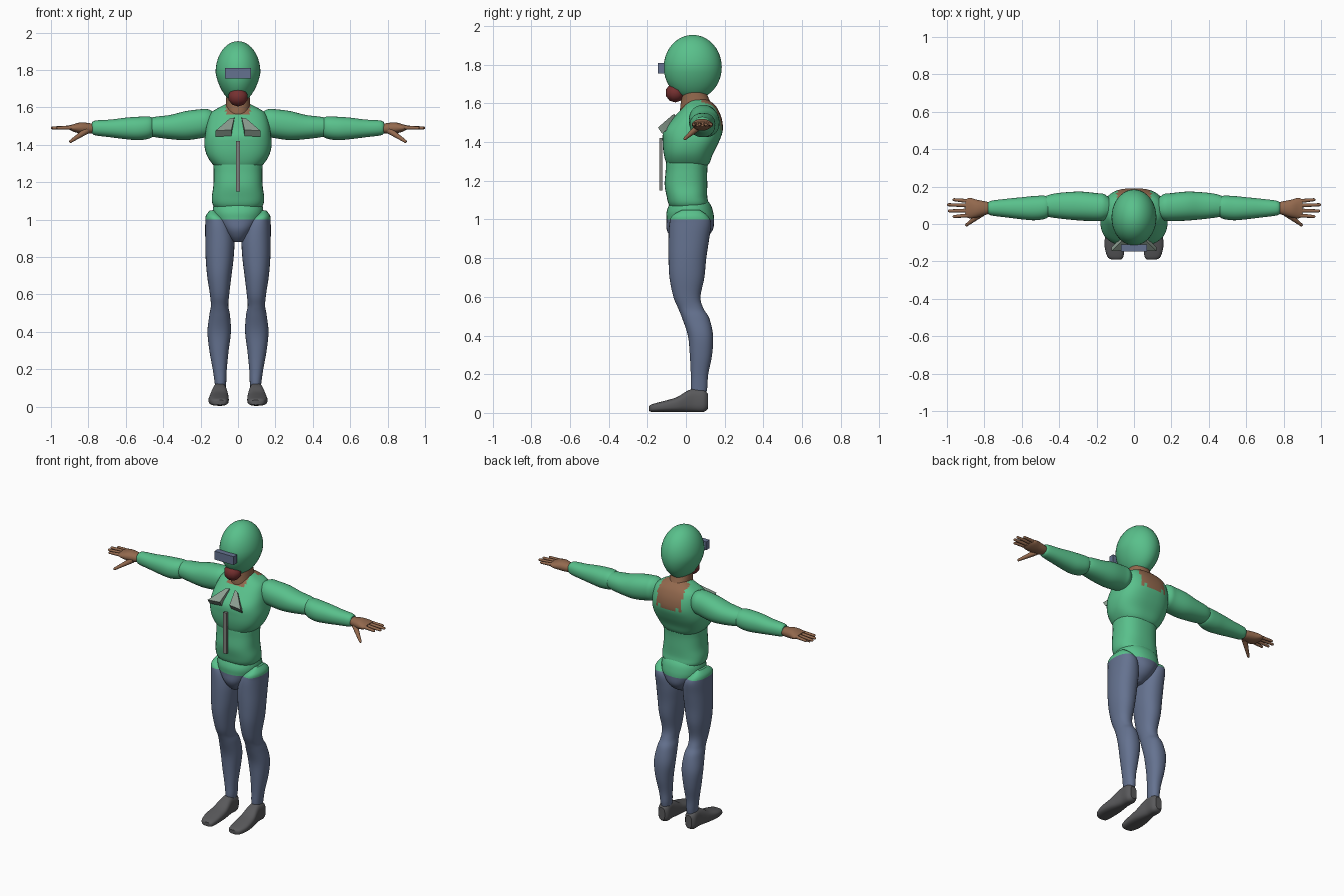
import bpy
import bmesh
import math
from mathutils import Vector, Matrix

if "Cube" in bpy.data.objects:
    bpy.data.objects.remove(bpy.data.objects["Cube"], do_unlink=True)


def material(name, r, g, b):
    mat = bpy.data.materials.new(name)
    mat.use_nodes = True
    mat.diffuse_color = (r, g, b, 1)
    for node in mat.node_tree.nodes:
        if node.type == "BSDF_PRINCIPLED":
            node.inputs["Base Color"].default_value = (r, g, b, 1)
            node.inputs["Roughness"].default_value = 0.7
    return mat


GREEN = material("suit_green", .1, .53, .26)
BLUE = material("slate_blue", .13, .17, .28)
SKIN = material("brown_skin", .29, .14, .075)
SHOE = material("shoe_grey", .1, .1, .105)
RED = material("mask_red", .18, .03, .03)
COLLAR = material("collar_grey_green", .26, .34, .28)
ZIP = material("zip_grey", .22, .23, .21)


def finish(name, bm, mats, rule=None, flip=False):
    """Turn a bmesh into a shaded object, colouring faces by an optional rule."""
    if flip:
        bmesh.ops.scale(bm, vec=(-1, 1, 1), verts=bm.verts)
    bmesh.ops.recalc_face_normals(bm, faces=bm.faces)
    for face in bm.faces:
        face.smooth = True
        if rule:
            face.material_index = int(rule(face.calc_center_median()))
    mesh = bpy.data.meshes.new(name)
    bm.to_mesh(mesh)
    bm.free()
    mesh.set_sharp_from_angle(angle=math.radians(40))
    for mat in mats:
        mesh.materials.append(mat)
    obj = bpy.data.objects.new(name, mesh)
    bpy.context.scene.collection.objects.link(obj)
    return obj


def smooth_rows(rows, steps):
    """Catmull-Rom interpolation through the section rows."""
    out = []
    for i in range(len(rows) - 1):
        quad = (rows[max(i - 1, 0)], rows[i], rows[i + 1], rows[min(i + 2, len(rows) - 1)])
        for k in range(steps):
            t = k / steps
            out.append([b + .5 * t * (c - a + t * (2 * a - 5 * b + 4 * c - d
                        + t * (3 * (b - c) + d - a))) for a, b, c, d in zip(*quad)])
    return out + [rows[-1]]


def loft(name, rows, axis, mats, rule=None, flip=False, power=2.2, sides=32, steps=5, cut=None):
    """Rounded sections along an axis; each row is position, low/high, low/high in cm."""
    bm = bmesh.new()
    rings = []
    for t, a0, a1, b0, b1 in smooth_rows(rows, steps):
        ring = []
        for k in range(sides):
            ang = math.tau * k / sides
            c, s = (math.copysign(abs(v) ** (2 / power), v) for v in (math.cos(ang), math.sin(ang)))
            a = (a0 + a1) / 2 + c * (a1 - a0) / 2
            b = (b0 + b1) / 2 + s * (b1 - b0) / 2
            co = {"x": (t, a, b), "y": (a, t, b), "z": (a, b, t)}[axis]
            ring.append(bm.verts.new(Vector(co) / 100))
        rings.append(ring)
    for low, high in zip(rings, rings[1:]):
        for k in range(sides):
            n = (k + 1) % sides
            bm.faces.new((low[k], low[n], high[n], high[k]))
    bm.faces.new(rings[0])
    bm.faces.new(rings[-1])
    if cut:
        geom = list(bm.verts) + list(bm.edges) + list(bm.faces)
        bmesh.ops.bisect_plane(bm, geom=geom, plane_co=(0, 0, cut), plane_no=(0, 0, 1))
    return finish(name, bm, mats, rule, flip)


def body(rows):
    """Expand symmetric rows of height, half width, front and back."""
    return [(z, -w, w, f, b) for z, w, f, b in rows]


def ball(name, centre, size, mat, segments=40, taper=0):
    bm = bmesh.new()
    bmesh.ops.create_uvsphere(bm, u_segments=segments, v_segments=segments // 2, radius=1)
    for v in bm.verts:
        shrink = 1 + taper * min(v.co.z, 0)
        v.co = Vector(centre) + Vector((v.co.x * size[0] * shrink, v.co.y * size[1], v.co.z * size[2]))
    return finish(name, bm, [mat])


def box(name, centre, size, mat):
    bm = bmesh.new()
    bmesh.ops.create_cube(bm, size=1, matrix=Matrix.Translation(centre) @ Matrix.Diagonal((*size, 1)))
    return finish(name, bm, [mat])


def digit(name, start, end, r0, r1, flip):
    """Tapered finger with a rounded tip."""
    p, q = Vector(start) / 100, Vector(end) / 100
    bm = bmesh.new()
    turn = (q - p).to_track_quat("Z", "Y").to_matrix().to_4x4()
    bmesh.ops.create_cone(bm, cap_ends=True, segments=12, radius1=r0, radius2=r1,
                          depth=(q - p).length, matrix=Matrix.Translation((p + q) / 2) @ turn)
    bmesh.ops.create_uvsphere(bm, u_segments=12, v_segments=8, radius=r1, matrix=Matrix.Translation(q))
    finish(name, bm, [SKIN], flip=flip)


# Colour rules
def trousers(p):
    return p.z < 1


def bare_back(p):
    jag = .03 * (int(abs(p.x) * 60) % 2)
    patch = p.y > .08 and abs(p.x) < .09 and p.z > 1.46 + jag
    return patch or (p.z > 1.56 and abs(p.x) < .065)


# Torso
loft("chest", body([(126, 9, -7, 9), (129, 13, -10, 12), (134, 16.5, -11.5, 14), (140, 18, -12, 17),
                    (146, 17.5, -11.5, 19), (152, 16.5, -7, 18.5), (157, 14.5, -2.5, 16.5),
                    (160, 10, 0, 14), (162, 6, 2, 11)]),
     "z", [GREEN, SKIN], bare_back, power=2.6, sides=56)
loft("abdomen", body([(105, 11, -7, 10), (108, 13.5, -9, 11.5), (112, 14, -10, 11),
                      (118, 13.2, -11, 11), (125, 13, -10.5, 11), (132, 13, -10, 11.5), (136, 10, -8, 10)]),
     "z", [GREEN], power=2.5)
loft("pelvis", body([(88, 3, -5, 6), (91, 6, -8, 11), (95, 9, -10, 14), (100, 12.5, -10, 14.5),
                     (104, 13.5, -10, 14), (108, 13, -8.5, 12.5), (112, 11, -6, 9)]),
     "z", [GREEN, BLUE], trousers, cut=1)

# Neck, head and face gear
loft("neck", body([(150, 8, -2, 15), (156, 7, -3, 15), (162, 6.5, -2.5, 12), (170, 6, -2, 9)]), "z", [SKIN])
ball("helmet", (0, .035, 1.787), (.12, .15, .167), GREEN, taper=.2)
ball("mouth_mask", (0, -.055, 1.655), (.056, .052, .05), RED, segments=10)
box("visor", (0, -.128, 1.782), (.14, .036, .055), BLUE)
box("zip_strip", (0, -.13, 1.285), (.024, .016, .27), ZIP)

for side, flip in (("left", False), ("right", True)):
    # Collar flap
    bm = bmesh.new()
    corners = [(2, -6, 154.5), (4.5, -7, 154), (12, -14.5, 147.5), (3.5, -14, 148)]
    front = [bm.verts.new(Vector(c) / 100) for c in corners]
    back = [bm.verts.new(v.co + Vector((0, .022, -.032))) for v in front]
    bm.faces.new(front)
    bm.faces.new(back)
    for k in range(4):
        n = (k + 1) % 4
        bm.faces.new((front[k], front[n], back[n], back[k]))
    finish(side + "_collar", bm, [COLLAR], flip=flip)

    # Leg and shoe
    loft(side + "_leg", [(8, 7, 12, 3, 10), (13, 6.3, 12.5, 2.5, 11), (20, 6, 13.5, 2.5, 11.5),
                         (30, 5, 15.3, 2, 13.5), (40, 3.8, 16.3, 1, 14), (49, 4.3, 15.3, -2, 12),
                         (54, 5.2, 14.5, -4, 9), (60, 4.7, 15, -6.5, 7.5), (70, 3.5, 16.5, -8.5, 9.5),
                         (80, 2.3, 17.3, -9, 10.5), (90, 2, 17.5, -9, 12), (98, 4, 17.5, -8.5, 13),
                         (102, 8, 17.2, -7, 11), (105, 12, 15, -2, 7)],
         "z", [GREEN, BLUE], trousers, flip, cut=1)
    loft(side + "_shoe", [(-19, 7, 12, 1, 3.5), (-17.5, 5.7, 14.2, .5, 4.5), (-12, 5, 15.7, .5, 6),
                          (-5, 5, 15.3, .5, 8), (0, 5.5, 14.3, .5, 11), (4, 6, 13.6, .5, 12.5),
                          (9, 6, 13.5, .5, 12), (11.3, 7.5, 12, 2, 10)],
         "y", [SHOE], flip=flip, power=2.8)

    # Arm
    loft(side + "_upper_arm", [(12, 4, 13, 147, 157), (16, 2, 16, 144.5, 159), (20, 1.5, 16.5, 143.5, 159),
                               (28, 1.8, 17.3, 142.5, 158), (36, 2.5, 17, 143, 156),
                               (44, 3.5, 16, 144, 155), (49, 4.5, 14, 145, 154), (52, 7, 12, 147, 152)],
         "x", [GREEN], flip=flip)
    loft(side + "_forearm", [(44, 6, 13, 146, 153), (47, 3, 15, 143.5, 155), (53, 2, 15, 142.5, 155),
                             (60, 2.5, 14.3, 143, 154.5), (68, 3.5, 13.5, 144, 153.5),
                             (76, 4.5, 12.5, 145, 153), (78, 5.5, 11.5, 146, 152)],
         "x", [GREEN], flip=flip)

    # Hand with fingers and thumb
    loft(side + "_palm", [(75, 6, 11, 147, 151), (79, 5, 12, 146, 151.5), (84, 3.5, 13, 146, 152),
                          (88, 3, 14, 147, 151), (90, 4, 13, 148, 150.5)],
         "x", [SKIN], flip=flip, sides=20)
    tips = {"little": (13, 97), "ring": (10.3, 100), "middle": (7, 99.5), "index": (4, 97)}
    for finger, (y, reach) in tips.items():
        digit(f"{side}_{finger}_finger", (86, 8 + (y - 8) * .8, 149.3),
              (reach - .8, y, 149), .012, .008, flip)
    digit(side + "_thumb", (81, 6, 147.5), (89.5, -.5, 141.8), .018, .008, flip)
